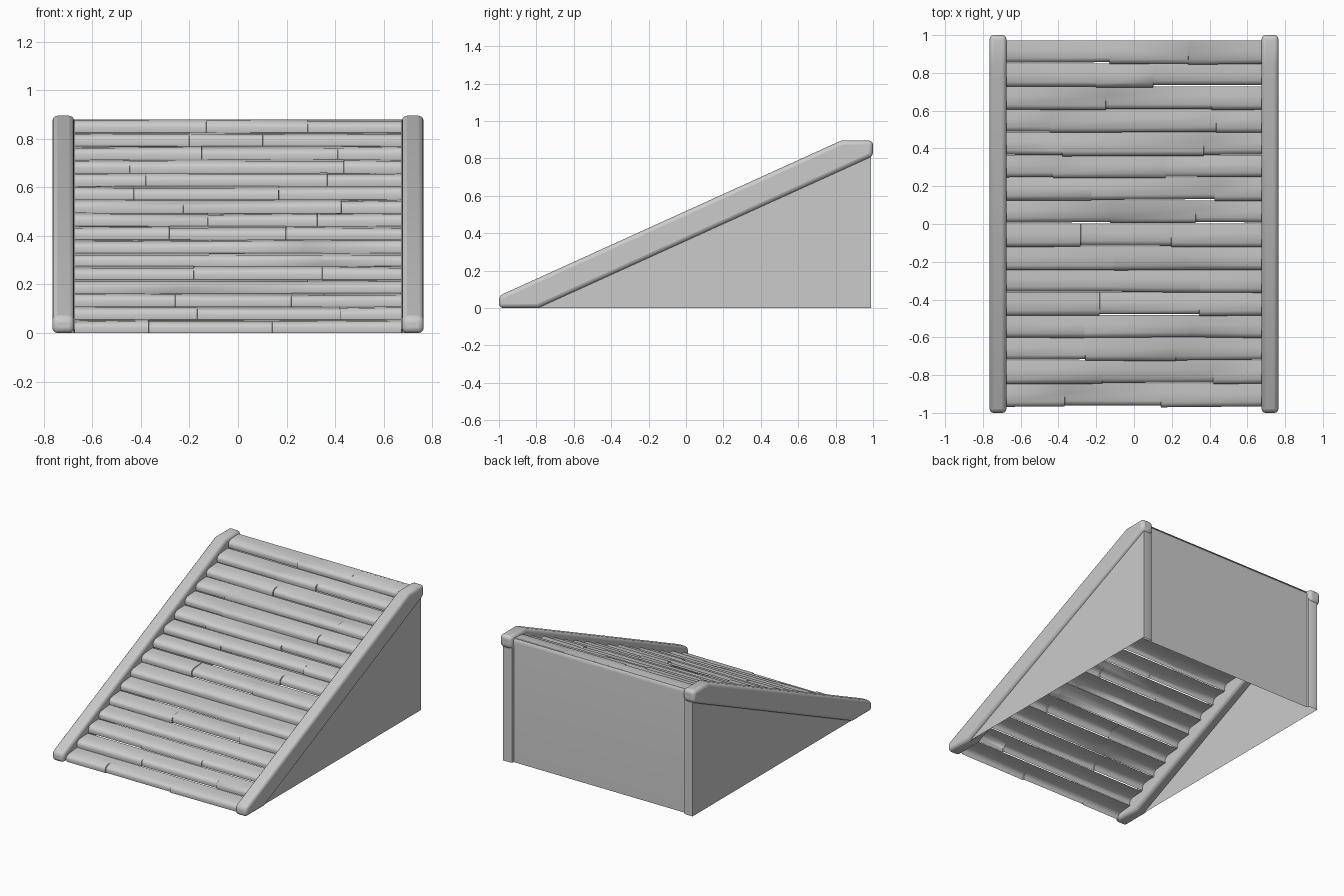
import bpy, bmesh, random

if "Cube" in bpy.data.objects:
    bpy.data.objects.remove(bpy.data.objects["Cube"])
random.seed(4)

ROWS, Y0, PITCH, RISE, HALF = 16, -0.965, 0.121, 0.055, 0.675


def make(name, bm, angle=0.6):
    bmesh.ops.recalc_face_normals(bm, faces=bm.faces)
    me = bpy.data.meshes.new(name)
    bm.to_mesh(me)
    bm.free()
    ob = bpy.data.objects.new(name, me)
    bpy.context.collection.objects.link(ob)
    bpy.context.view_layer.objects.active = ob
    ob.select_set(True)
    bpy.ops.object.shade_smooth_by_angle(angle=angle)
    ob.select_set(False)
    return ob


def loft(columns):
    """Skin a sheet through a list of equal-length point lists."""
    bm = bmesh.new()
    cols = [[bm.verts.new(p) for p in c] for c in columns]
    for a, b in zip(cols, cols[1:]):
        for i in range(len(a) - 1):
            bm.faces.new((a[i], b[i], b[i + 1], a[i + 1]))
    return bm


# Stepped shingle rows: rounded riser and tread, with uneven boards
for k in range(ROWS):
    y, z = Y0 + k * PITCH, k * RISE
    joints = [random.uniform(-0.45, -0.1), random.uniform(0.1, 0.5)]
    edges = [-HALF] + joints + [HALF]
    columns = []
    for x0, x1 in zip(edges, edges[1:]):
        base = random.uniform(-0.005, 0.006)
        for x in (x0 + 0.001, x1 - 0.001):
            dy = base + random.uniform(-0.003, 0.003)
            dz = random.uniform(-0.004, 0.002)
            prof = [(dy + 0.004, 0), (dy, 0.022), (dy + 0.006, 0.038 + dz),
                    (dy + 0.024, 0.049 + dz), (0.07, 0.054 + dz), (PITCH, RISE)]
            columns.append([(x, y + py, z + pz) for py, pz in prof])
    make(f"shingle_row_{k + 1}", loft(columns), 0.9)

# Back wall, with a softened top edge
back = [(0.972, 0), (0.972, 0.85), (0.97, 0.87), (0.96, 0.88)]
make("back_wall", loft([[(x, y, z) for y, z in back] for x in (-HALF, HALF)]), 0.9)

rail = [(-1, 0), (-1, 0.065), (0.83, 0.895), (1, 0.895), (1, 0.812), (-0.79, 0)]
for s, side in ((-1, "left"), (1, "right")):
    # Sloping rail
    bm = bmesh.new()
    f = bm.faces.new([bm.verts.new((s * 0.675, y, z)) for y, z in rail])
    ext = bmesh.ops.extrude_face_region(bm, geom=[f])
    bmesh.ops.translate(bm, vec=(s * 0.09, 0, 0),
                        verts=[v for v in ext["geom"] if isinstance(v, bmesh.types.BMVert)])
    ob = make(f"{side}_rail", bm, 0.9)
    bev = ob.modifiers.new("rounded_edges", "BEVEL")
    bev.width, bev.segments = 0.022, 3

    # Triangular side wall
    bm = bmesh.new()
    bm.faces.new([bm.verts.new((s * 0.745, y, z))
                  for y, z in ((-0.81, 0), (0.99, 0), (0.99, 0.83))])
    make(f"{side}_wall", bm)

    # Back corner post
    path = [(0.745, 0.99), (0.69, 0.99), (0.677, 0.985), (0.673, 0.97)]
    make(f"{side}_back_post", loft([[(s * x, y, z) for z in (0, 0.83)] for x, y in path]))
